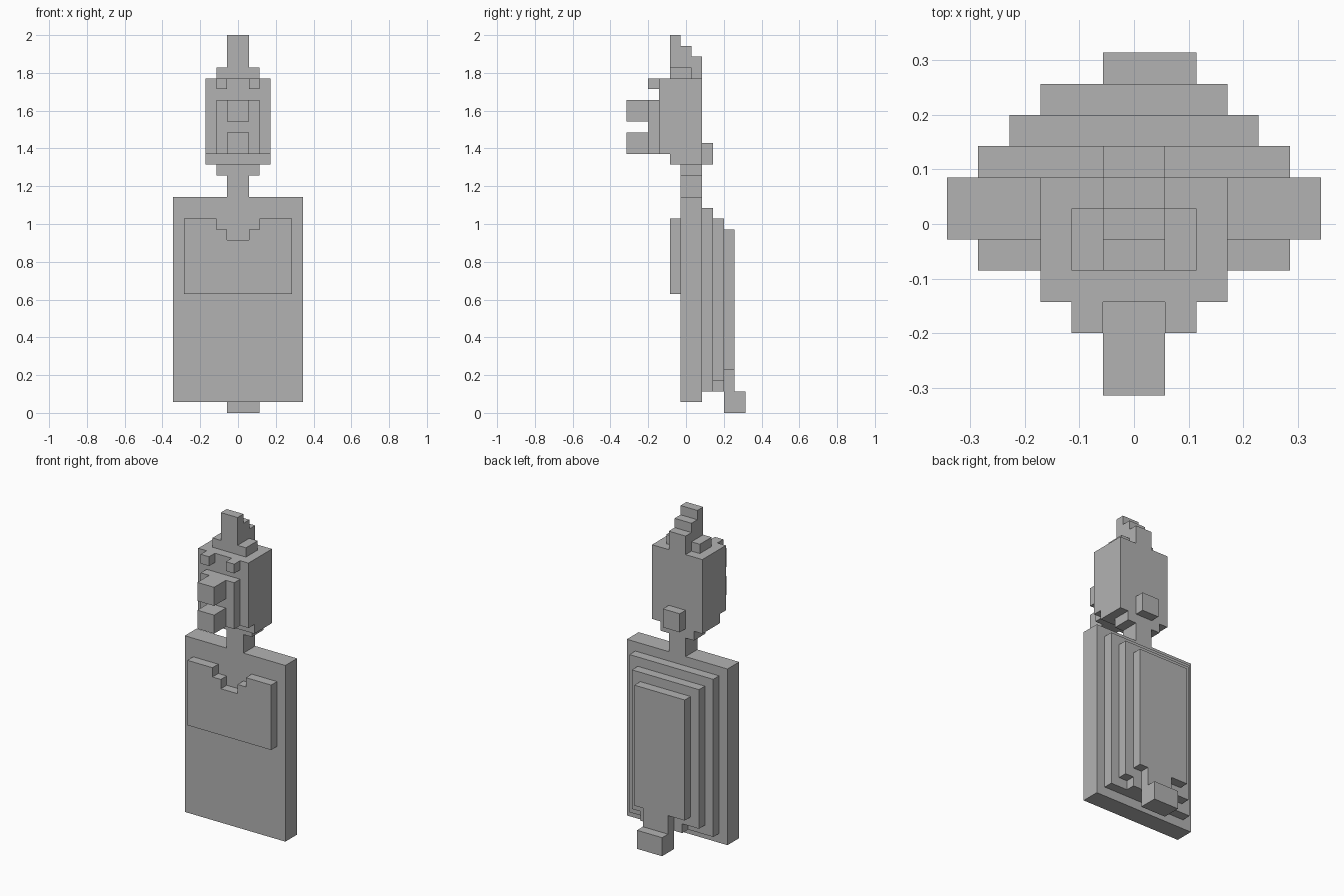
import bpy
import bmesh
from mathutils import Vector

# Everything sits on a block grid: 35 blocks tall, 11 deep
UNIT = 2 / 35
MID_DEPTH = 5.5

cube = bpy.data.objects.get("Cube")
if cube:
    bpy.data.objects.remove(cube, do_unlink=True)

grey = bpy.data.materials.new("plain grey")
grey.use_nodes = True
grey.diffuse_color = (0.45, 0.45, 0.45, 1)
grey.node_tree.nodes["Principled BSDF"].inputs["Base Color"].default_value = grey.diffuse_color


def slab(name, profile, y0, y1):
    """Extrude an (x, z) block outline from depth y0 to depth y1."""
    bm = bmesh.new()
    verts = [bm.verts.new((x * UNIT, (y0 - MID_DEPTH) * UNIT, z * UNIT)) for x, z in profile]
    face = bm.faces.new(verts)
    extruded = bmesh.ops.extrude_face_region(bm, geom=[face])["geom"]
    moved = [v for v in extruded if isinstance(v, bmesh.types.BMVert)]
    bmesh.ops.translate(bm, verts=moved, vec=Vector((0, (y1 - y0) * UNIT, 0)))
    bmesh.ops.recalc_face_normals(bm, faces=bm.faces)
    mesh = bpy.data.meshes.new(name)
    bm.to_mesh(mesh)
    bm.free()
    mesh.materials.append(grey)
    obj = bpy.data.objects.new(name, mesh)
    bpy.context.collection.objects.link(obj)
    return obj


def box(name, x0, x1, y0, y1, z0, z1):
    return slab(name, [(x0, z0), (x1, z0), (x1, z1), (x0, z1)], y0, y1)


def mirrored(half):
    """Complete a right-hand outline with its mirror image."""
    return half + [(-x, z) for x, z in reversed(half)]


# Body board with the neck stepping out to the jaw
slab("body_and_neck", mirrored([(6, 1), (6, 20), (1, 20), (1, 22), (2, 22), (2, 23)]), 5, 7)

# Chest panel with a stepped neckline
slab("chest_panel", mirrored([(5, 11), (5, 18), (2, 18), (2, 17), (1, 17), (1, 16)]), 4, 5)

# Stepped back: each layer is smaller, the outer two run down to the tail
box("back_layer_inner", -5, 5, 7, 8, 2, 19)
slab("back_layer_middle",
     [(-2, 2), (3, 2), (3, 3), (4, 3), (4, 18), (-4, 18), (-4, 3), (-2, 3)], 8, 9)
slab("back_layer_outer",
     [(-1, 2), (2, 2), (2, 4), (3, 4), (3, 17), (-3, 17), (-3, 4), (-1, 4)], 9, 10)
box("tail", -1, 2, 9, 11, 0, 2)

# Head
box("jaw", -3, 3, 4, 7, 23, 24)
box("head", -3, 3, 3, 7, 24, 31)
box("head_knob", -1, 1, 7, 8, 23, 25)

# Face, beak and brows
box("face_plate", -2, 2, 2, 3, 24, 29)
box("upper_beak", -1, 1, 0, 2, 27, 29)
box("lower_beak", -1, 1, 0, 2, 24, 26)
for side, x in (("left", 1), ("right", -2)):
    box(side + "_brow", x, x + 1, 2, 3, 30, 31)

# Crest: a low base on each side and three steps falling to the back
for side, x in (("left", 1), ("right", -2)):
    box(side + "_crest_base", x, x + 1, 4, 6, 31, 32)
for step, name in enumerate(("front", "middle", "back")):
    box("crest_" + name, -1, 1, 4 + step, 5 + step, 31, 35 - step)
